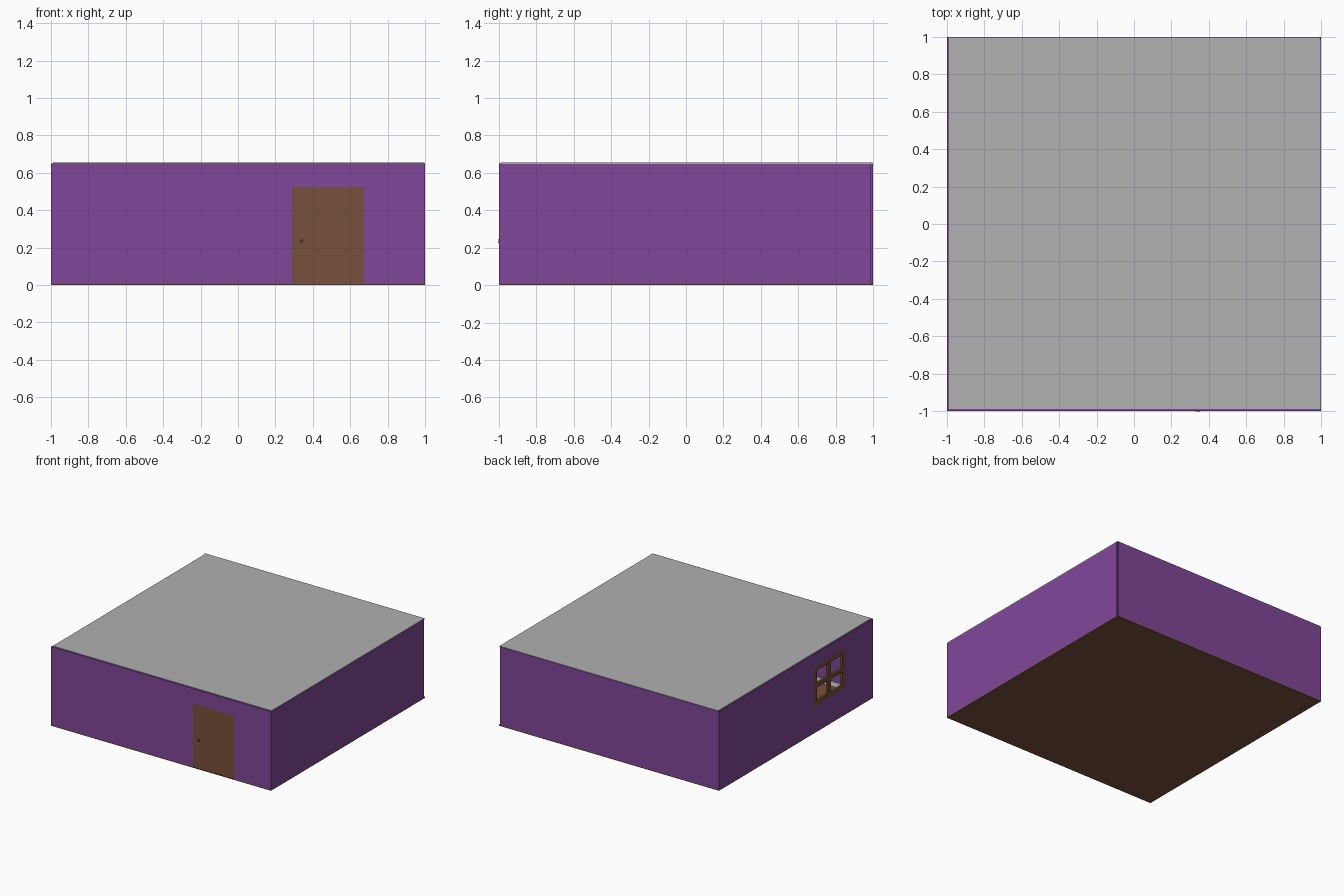
import bpy, bmesh, math
from mathutils import Matrix, Vector

if "Cube" in bpy.data.objects:
    bpy.data.objects.remove(bpy.data.objects["Cube"])


def material(name, rgb):
    m = bpy.data.materials.new(name)
    m.diffuse_color = (*rgb, 1)
    m.use_nodes = True
    m.node_tree.nodes["Principled BSDF"].inputs["Base Color"].default_value = m.diffuse_color
    return m


PURPLE = material("purple_wall", (0.22, 0.062, 0.32))
GREY = material("grey_roof", (0.44, 0.44, 0.44))
DOOR = material("door_brown", (0.185, 0.079, 0.041))
FLOOR = material("floor_brown", (0.19, 0.085, 0.05))
TRIM = material("pale_trim", (0.75, 0.75, 0.75))
METAL = material("dark_knob", (0.09, 0.045, 0.025))


def boxes(name, mat, *spans):
    """One object made of boxes, each given as (x0, x1, y0, y1, z0, z1)."""
    bm = bmesh.new()
    for x0, x1, y0, y1, z0, z1 in spans:
        mid = Vector((x0 + x1, y0 + y1, z0 + z1)) / 2
        size = Matrix.Diagonal((x1 - x0, y1 - y0, z1 - z0, 1))
        bmesh.ops.create_cube(bm, size=1, matrix=Matrix.Translation(mid) @ size)
    me = bpy.data.meshes.new(name)
    bm.to_mesh(me)
    bm.free()
    me.materials.append(mat)
    ob = bpy.data.objects.new(name, me)
    bpy.context.collection.objects.link(ob)
    return ob


def cut(ob, span):
    cutter = boxes(ob.name + "_cutter", PURPLE, span)
    cutter.hide_render = True
    cutter.hide_set(True)
    mod = ob.modifiers.new("opening", 'BOOLEAN')
    mod.operation = 'DIFFERENCE'
    mod.solver = 'EXACT'
    mod.object = cutter


T = 0.014          # wall thickness
Z0, Z1 = 0.008, 0.646
I = 1 - T          # inner wall face

# floor slab and flat roof
boxes("floor", FLOOR, (-1, 1, -1, 1, 0, Z0))
boxes("roof", GREY, (-0.99, 0.998, -0.99, 0.997, Z1, 0.654))

# four walls
front = boxes("front_wall", PURPLE, (-1, 1, -1, -I, Z0, 0.65))
boxes("back_wall", PURPLE, (-1, 0.99, I, 1, Z0, 0.65))
boxes("right_wall", PURPLE, (I, 1, -I, I, Z0, Z1))
left = boxes("left_wall", PURPLE, (-1, -I, -I, I, Z0, Z1))

# door with a knob on each side
DX0, DX1, DZ = 0.29, 0.67, 0.525
cut(front, (DX0, DX1, -1.1, -0.9, -0.1, DZ))
boxes("door", DOOR, (DX0, DX1, -0.998, -I - 0.001, Z0, DZ))
for name, y in (("door_knob_outer", -0.998), ("door_knob_inner", -I + 0.004)):
    bpy.ops.mesh.primitive_cylinder_add(
        vertices=16, radius=0.012, depth=0.008, location=(0.34, y, 0.235),
        rotation=(math.pi / 2, 0, 0))
    knob = bpy.context.object
    knob.name = name
    knob.data.materials.append(METAL)

# open four-pane window in the left wall
WY0, WY1, WZ0, WZ1, F = -0.635, -0.235, 0.22, 0.54, 0.035
cut(left, (-1.1, -0.9, WY0, WY1, WZ0, WZ1))
X0, X1 = -1, -I + 0.006
yc, zc = (WY0 + WY1) / 2, (WZ0 + WZ1) / 2
boxes("window_frame", DOOR,
      (X0, X1, WY0, WY0 + F, WZ0, WZ1), (X0, X1, WY1 - F, WY1, WZ0, WZ1),
      (X0, X1, WY0 + F, WY1 - F, WZ0, WZ0 + F),
      (X0, X1, WY0 + F, WY1 - F, WZ1 - F, WZ1),
      (X0, X1, yc - F / 2, yc + F / 2, WZ0 + F, WZ1 - F),
      (X0, X1, WY0 + F, yc - F / 2, zc - F / 2, zc + F / 2),
      (X0, X1, yc + F / 2, WY1 - F, zc - F / 2, zc + F / 2))

# pale skirting along the inside of the walls, stopping at the door
S, H = I - 0.008, 0.045
boxes("skirting", TRIM,
      (-I, DX0, -I, -S, Z0, H), (DX1, I, -I, -S, Z0, H),
      (-I, I, S, I, Z0, H),
      (-I, -S, -S, S, Z0, H), (S, I, -S, S, Z0, H))
